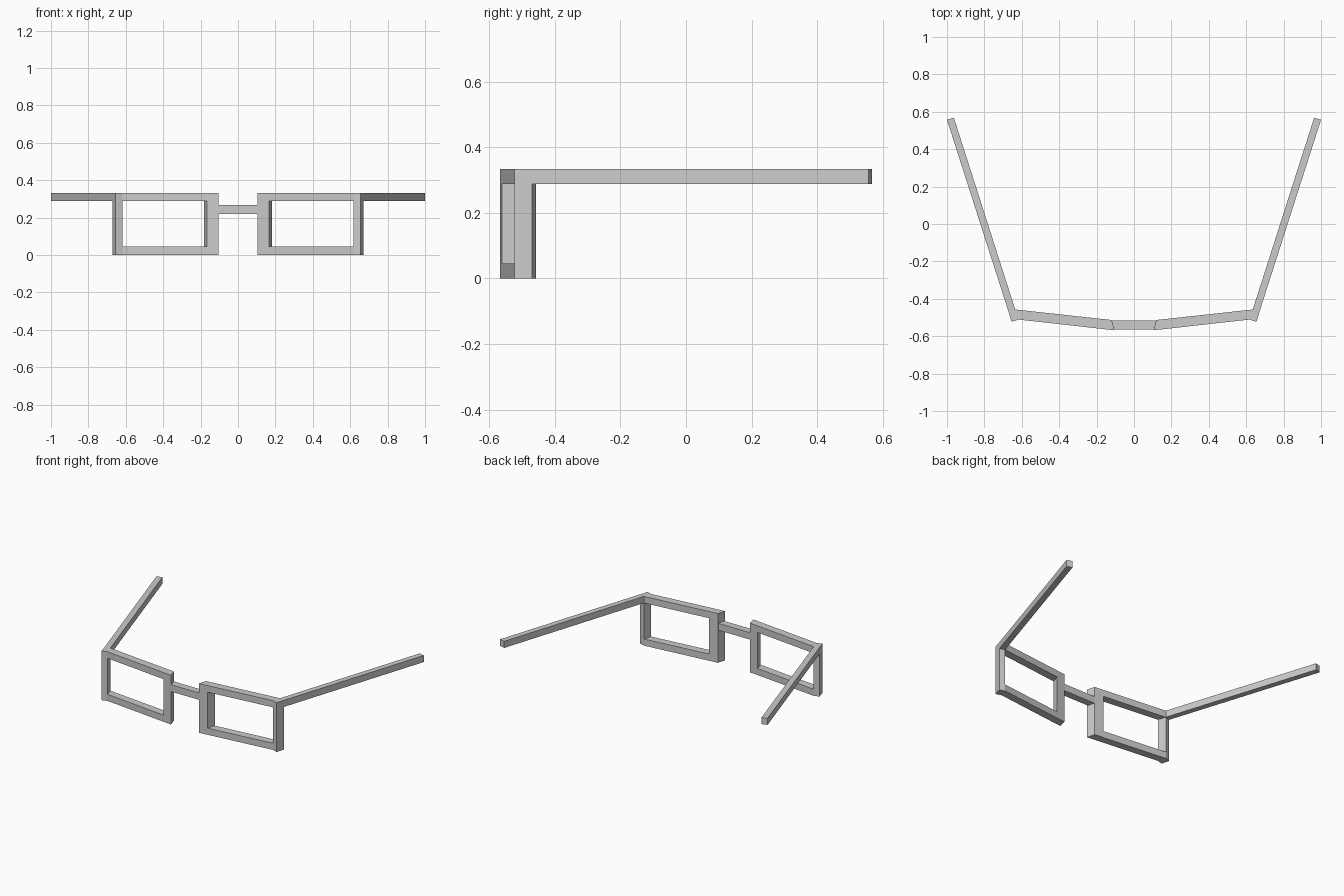
import bpy, bmesh

if "Cube" in bpy.data.objects:
    bpy.data.objects.remove(bpy.data.objects["Cube"])


def make_object(name, bm, mirrored=False):
    bmesh.ops.remove_doubles(bm, verts=bm.verts, dist=1e-5)
    bmesh.ops.recalc_face_normals(bm, faces=bm.faces)
    mesh = bpy.data.meshes.new(name)
    bm.to_mesh(mesh)
    bm.free()
    obj = bpy.data.objects.new(name, mesh)
    bpy.context.collection.objects.link(obj)
    if mirrored:
        mod = obj.modifiers.new("Mirror", 'MIRROR')
        mod.use_mirror_merge = False
    return obj


def prism(name, plan, z0, z1, mirrored=False):
    """Extrude a plan outline from z0 to z1."""
    bm = bmesh.new()
    face = bm.faces.new([bm.verts.new((x, y, z0)) for x, y in plan])
    ext = bmesh.ops.extrude_face_region(bm, geom=[face], use_keep_orig=True)
    top = [g for g in ext['geom'] if isinstance(g, bmesh.types.BMVert)]
    bmesh.ops.translate(bm, verts=top, vec=(0, 0, z1 - z0))
    return make_object(name, bm, mirrored)


# Lens frame: plan sections (front point, back point) crossed with height levels
sections = [((0.105, -0.568), (0.120, -0.513)),
            ((0.165, -0.5615), (0.182, -0.5065)),
            ((0.618, -0.511), (0.635, -0.457)),
            ((0.655, -0.523), (0.671, -0.469))]
levels = [0.0, 0.045, 0.288, 0.333]

bm = bmesh.new()
grid = {(i, s, k): bm.verts.new((*sections[i][s], levels[k]))
        for i in range(4) for s in range(2) for k in range(4)}


def solid(i, k):
    return 0 <= i < 3 and 0 <= k < 3 and (i, k) != (1, 1)


for i in range(3):
    for k in range(3):
        if not solid(i, k):
            continue
        # front and back faces
        for s in (0, 1):
            bm.faces.new([grid[i, s, k], grid[i + 1, s, k],
                          grid[i + 1, s, k + 1], grid[i, s, k + 1]])
        # side, top and bottom faces only where the neighbour is empty
        for d in (0, 1):
            if not solid(i + 2 * d - 1, k):
                bm.faces.new([grid[i + d, 0, k], grid[i + d, 1, k],
                              grid[i + d, 1, k + 1], grid[i + d, 0, k + 1]])
            if not solid(i, k + 2 * d - 1):
                bm.faces.new([grid[i, 0, k + d], grid[i + 1, 0, k + d],
                              grid[i + 1, 1, k + d], grid[i, 1, k + d]])
make_object("lens_frames", bm, mirrored=True)

# Temples, splaying outward behind the outer posts
prism("temple_arms", [(0.635, -0.457), (0.671, -0.469), (1.0, 0.557), (0.963, 0.568)],
      0.288, 0.333, mirrored=True)

# Bridge between the two frames
prism("bridge", [(-0.106, -0.563), (0.106, -0.563), (0.119, -0.515), (-0.119, -0.515)],
      0.220, 0.267)
